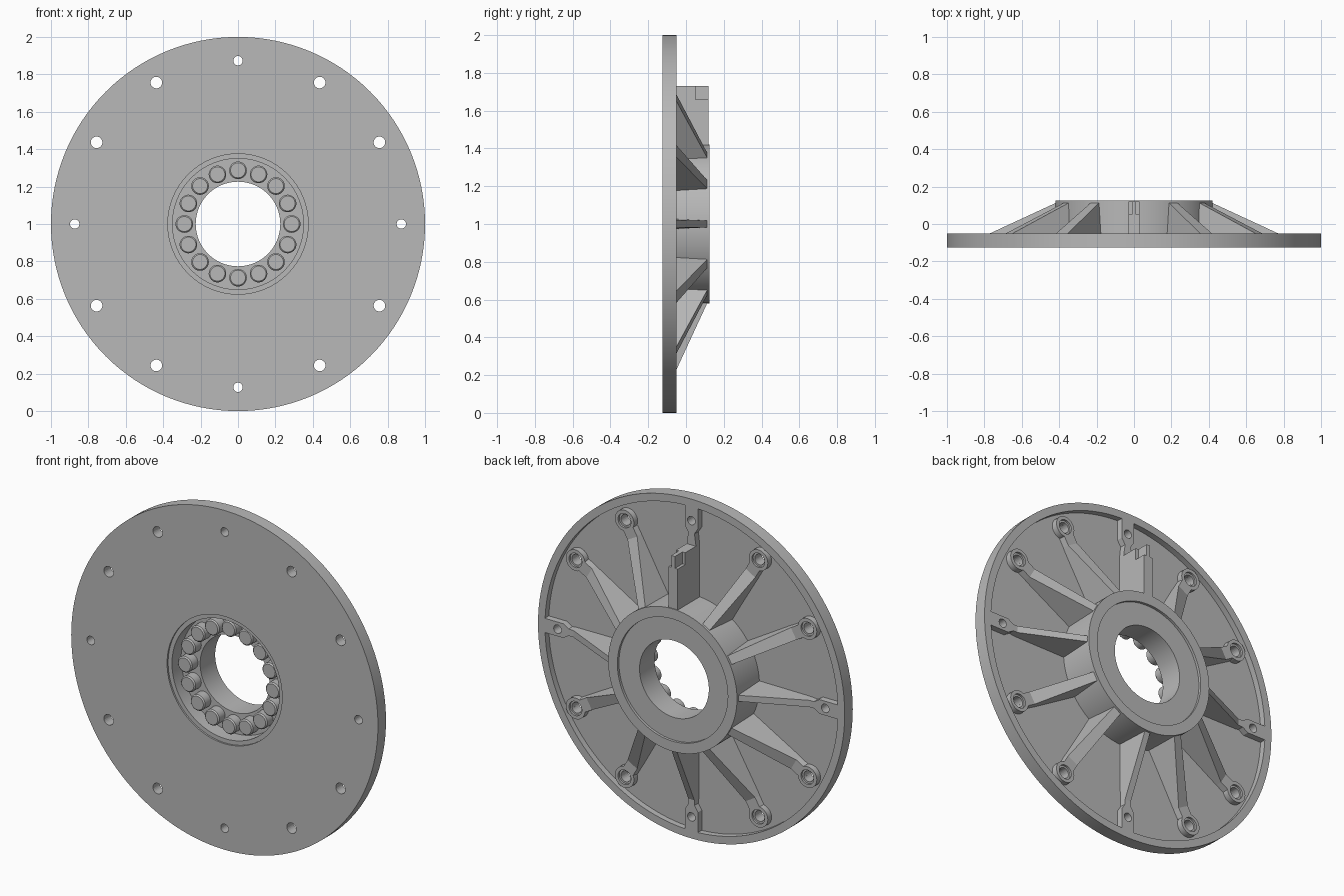
import bpy
import bmesh
from math import sin, cos, pi, radians

cube = bpy.data.objects.get("Cube")
if cube:
    bpy.data.objects.remove(cube, do_unlink=True)

grey = bpy.data.materials.new("machined_grey")
grey.use_nodes = True
colour = (0.48, 0.48, 0.48, 1)
grey.diffuse_color = colour
grey.node_tree.nodes["Principled BSDF"].inputs["Base Color"].default_value = colour

BACK = 0.125      # rear plane of the hub
FLOOR = -0.085    # recessed floor between the ribs
RIM = -0.05       # rear plane of the rim
BOLT = 0.873      # bolt circle radius


def place(r, w, y, angle):
    """Radial, sideways and axial position to world space."""
    return (r * cos(angle) - w * sin(angle), y, 1 + r * sin(angle) + w * cos(angle))


def finish(name, bm, smooth=True):
    bmesh.ops.recalc_face_normals(bm, faces=bm.faces)
    mesh = bpy.data.meshes.new(name)
    bm.to_mesh(mesh)
    bm.free()
    mesh.materials.append(grey)
    obj = bpy.data.objects.new(name, mesh)
    bpy.context.collection.objects.link(obj)
    if smooth:
        bpy.ops.object.select_all(action='DESELECT')
        obj.select_set(True)
        bpy.context.view_layer.objects.active = obj
        bpy.ops.object.shade_smooth_by_angle(angle=radians(30))
    return obj


def lathe(bm, profile, segments, centre=(0, 1)):
    """Spin a closed (radius, y) outline about a line along y."""
    rings = []
    for i in range(segments):
        a = 2 * pi * i / segments
        rings.append([bm.verts.new((centre[0] + r * cos(a), y, centre[1] + r * sin(a)))
                      for r, y in profile])
    n = len(profile)
    for i in range(segments):
        p, q = rings[i], rings[(i + 1) % segments]
        for j in range(n):
            k = (j + 1) % n
            bm.faces.new((p[j], p[k], q[k], q[j]))


def rod(bm, outline, segments, centre):
    """Solid stack of circles along y with capped ends."""
    rings = [[bm.verts.new((centre[0] + r * cos(2 * pi * i / segments), y,
                            centre[1] + r * sin(2 * pi * i / segments)))
              for i in range(segments)] for r, y in outline]
    for p, q in zip(rings, rings[1:]):
        for i in range(segments):
            j = (i + 1) % segments
            bm.faces.new((p[i], p[j], q[j], q[i]))
    bm.faces.new(rings[0])
    bm.faces.new(rings[-1])


def loft(bm, stations, angle):
    """Rib from stations of (radius, half top width, half base width, top y)."""
    base = FLOOR - 0.015
    rings = [[bm.verts.new(place(r, w, y, angle)) for w, y in
              ((-b, base), (b, base), (t, top), (-t, top))]
             for r, t, b, top in stations]
    for p, q in zip(rings, rings[1:]):
        for i in range(4):
            j = (i + 1) % 4
            bm.faces.new((p[i], p[j], q[j], q[i]))
    bm.faces.new(rings[0])
    bm.faces.new(rings[-1])


def bolt_centre(i):
    x, _, z = place(BOLT, 0, 0, i * pi / 6)
    return x, z


# Cutter for the twelve bolt holes
bm = bmesh.new()
for i in range(12):
    radius = 0.025 if i % 3 == 0 else 0.031
    rod(bm, [(radius, -0.2), (radius, 0.2)], 24, bolt_centre(i))
cutter = finish("bolt_hole_cutter", bm, smooth=False)
cutter.hide_render = True
cutter.display_type = 'WIRE'


def drill(obj):
    mod = obj.modifiers.new("bolt_holes", 'BOOLEAN')
    mod.operation = 'DIFFERENCE'
    mod.solver = 'EXACT'
    mod.object = cutter
    bpy.ops.object.select_all(action='DESELECT')
    obj.select_set(True)
    bpy.context.view_layer.objects.active = obj
    bpy.ops.object.modifier_apply(modifier=mod.name)


# Flanged disc with rim, hub, bore and front roller pocket
bm = bmesh.new()
lathe(bm, [(1, -0.125), (0.375, -0.125), (0.375, -0.115), (0.35, -0.115),
           (0.35, -0.03), (0.226, -0.03), (0.226, 0.11), (0.36, 0.11),
           (0.36, BACK), (0.42, BACK), (0.42, FLOOR), (0.955, FLOOR),
           (0.955, RIM), (1, RIM)], 128)
drill(finish("flanged_disc", bm))

# Pad that closes each thin rib around its bolt hole
pad = [(0.8, 0.02, 0.022, RIM), (0.835, 0.042, 0.044, RIM), (0.965, 0.042, 0.044, RIM)]
thin_rib = [(0.39, 0.018, 0.028, 0.112), (0.42, 0.018, 0.028, 0.112),
            (0.77, 0.02, 0.026, RIM)] + pad
wide_rib = [(0.39, 0.026, 0.04, 0.112), (0.42, 0.026, 0.04, 0.112),
            (0.77, 0.036, 0.044, RIM), (0.824, 0.036, 0.044, RIM)]
tall_fin = [(0.39, 0.03, 0.03, 0.12), (0.66, 0.03, 0.03, 0.12),
            (0.66, 0.03, 0.03, 0.05), (0.73, 0.03, 0.03, 0.05),
            (0.73, 0.03, 0.03, RIM)] + pad

for i in range(12):
    angle = i * pi / 6
    bm = bmesh.new()
    if i == 3:
        loft(bm, tall_fin, angle)
        drill(finish("tall_fin", bm, smooth=False))
    elif i % 3 == 0:
        loft(bm, thin_rib, angle)
        drill(finish(f"thin_rib_{i}", bm, smooth=False))
    else:
        loft(bm, wide_rib, angle)
        finish(f"wide_rib_{i}", bm, smooth=False)
        # Counterbored boss at the outer end of the wide rib
        bm = bmesh.new()
        lathe(bm, [(0.062, FLOOR - 0.01), (0.062, RIM), (0.042, RIM), (0.042, RIM - 0.012),
                   (0.031, RIM - 0.012), (0.031, FLOOR - 0.01)], 32, bolt_centre(i))
        finish(f"bolt_boss_{i}", bm)

# Narrow tab on the stepped end of the tall fin
bm = bmesh.new()
loft(bm, [(0.65, 0.012, 0.012, 0.12), (0.73, 0.012, 0.012, 0.12)], pi / 2)
finish("fin_tab", bm, smooth=False)

# Ring of sixteen chamfered rollers in the front pocket
for i in range(16):
    x, _, z = place(0.287, 0, 0, i * pi / 8)
    bm = bmesh.new()
    rod(bm, [(0.04, -0.09), (0.047, -0.083), (0.047, -0.025)], 32, (x, z))
    finish(f"roller_{i + 1}", bm)
